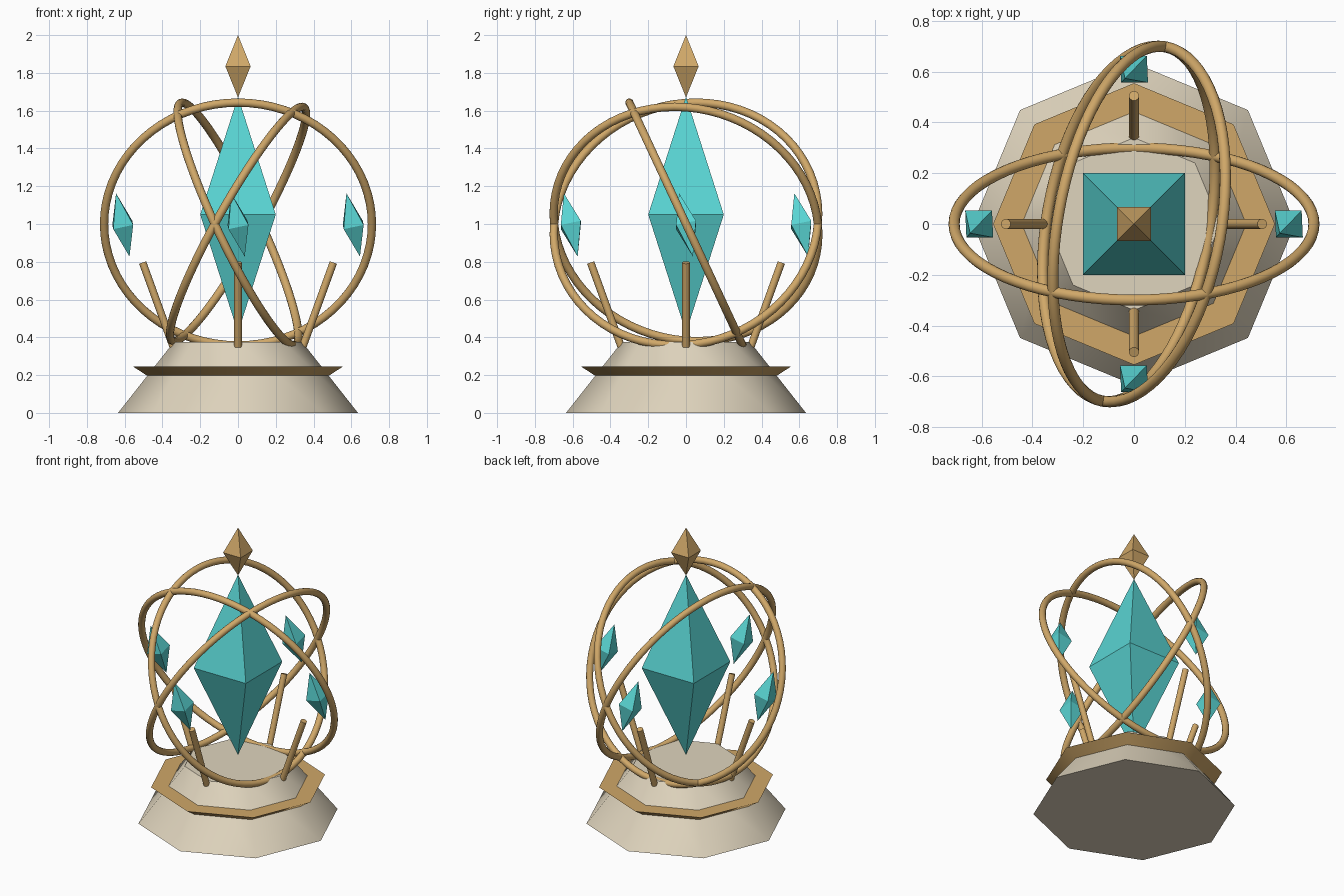
import bpy
from math import radians, sqrt
from mathutils import Matrix, Vector

cube = bpy.data.objects.get("Cube")
if cube:
    bpy.data.objects.remove(cube, do_unlink=True)


def material(name, rgb):
    mat = bpy.data.materials.new(name)
    mat.use_nodes = True
    mat.diffuse_color = (*rgb, 1)
    mat.node_tree.nodes["Principled BSDF"].inputs["Base Color"].default_value = (*rgb, 1)
    return mat


STONE = material("pale_stone", (0.74, 0.66, 0.51))
GOLD = material("antique_gold", (0.63, 0.39, 0.14))
TEAL = material("teal_crystal", (0.10, 0.66, 0.65))


def finish(name, mat, smooth=None):
    """Name and colour the active object, optionally smoothing it."""
    obj = bpy.context.object
    obj.name = obj.data.name = name
    obj.data.materials.append(mat)
    if smooth:
        bpy.ops.object.shade_smooth_by_angle(angle=radians(smooth))
    return obj


def octagon(name, mat, r_low, r_high, z_low, z_high, smooth):
    bpy.ops.mesh.primitive_cone_add(vertices=8, radius1=r_low, radius2=r_high,
                                    depth=z_high - z_low,
                                    location=(0, 0, (z_low + z_high) / 2))
    return finish(name, mat, smooth)


def crystal(name, mat, centre, half_width, half_height, rotation=(0, 0, 0)):
    """Square double pyramid: a diamond cylinder with both caps pulled to a point."""
    w, h = half_width, half_height
    verts = [(-w, -w, 0), (w, -w, 0), (w, w, 0), (-w, w, 0), (0, 0, h), (0, 0, -h)]
    faces = []
    for i in range(4):
        j = (i + 1) % 4
        faces += [(i, j, 4), (j, i, 5)]
    mesh = bpy.data.meshes.new(name)
    mesh.from_pydata(verts, [], faces)
    mesh.materials.append(mat)
    obj = bpy.data.objects.new(name, mesh)
    obj.location = centre
    obj.rotation_euler = rotation
    bpy.context.collection.objects.link(obj)
    return obj


def ring(name, tilt, yaw):
    bpy.ops.mesh.primitive_torus_add(major_radius=0.709, minor_radius=0.022,
                                     major_segments=72, minor_segments=14,
                                     location=(0, 0, 1),
                                     rotation=(radians(90 + tilt), 0, radians(yaw)))
    return finish(name, GOLD, 60)


def post(name, start, end, radius):
    axis = end - start
    bpy.ops.mesh.primitive_cylinder_add(vertices=16, radius=radius, depth=axis.length,
                                        location=(start + end) / 2,
                                        rotation=axis.to_track_quat('Z', 'Y').to_euler())
    return finish(name, GOLD, 40)


# Pedestal and its flared collar
octagon("pedestal", STONE, 0.635, 0.34, 0, 0.375, 45)
octagon("collar", GOLD, 0.47, 0.555, 0.19, 0.245, 30)

# Orbit rings
ring("wide_ring", 25, 0)
ring("left_leaning_ring", 29, 80)
ring("right_leaning_ring", -25, 80)

# Large crystal and finial
crystal("main_crystal", TEAL, (0, 0, 1.05), 0.2, 0.625)
crystal("finial", GOLD, (0, 0, 1.835), 0.067, 0.165)

# Splayed posts and floating shards on the four sides
lean = (radians(12), radians(-12), 0)
for i, side in enumerate(("left", "back", "right", "front")):
    turn = Matrix.Rotation(radians(90 * i), 3, 'Z')
    post(side + "_post", turn @ Vector((0.332, 0, 0.32)),
         turn @ Vector((0.505, 0, 0.796)), 0.02)
    crystal(side + "_shard", TEAL, turn @ Vector((0.61, 0, 0.995)), 0.054, 0.175, lean)
